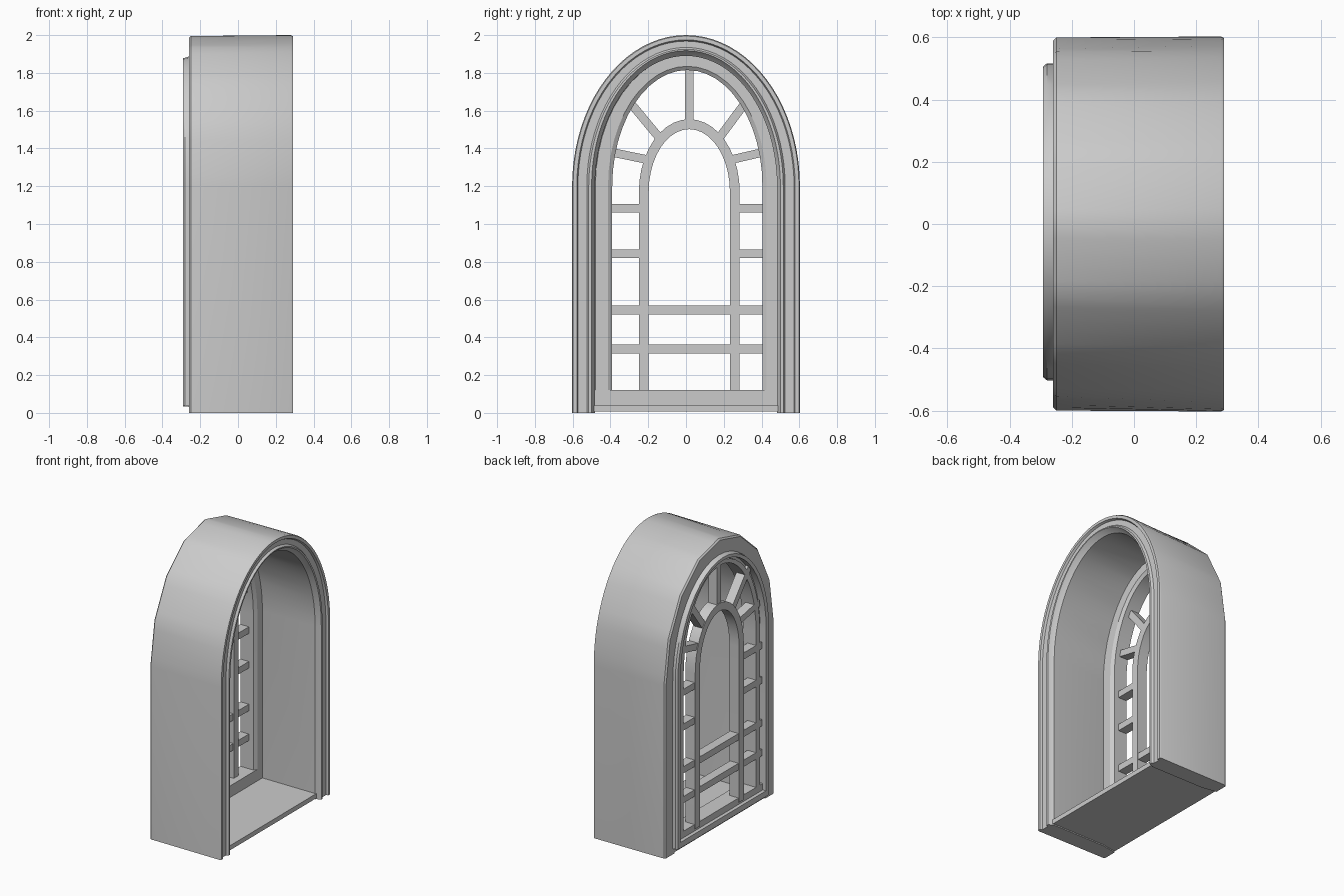
import bpy, bmesh, math
from mathutils import Matrix, Vector

if "Cube" in bpy.data.objects:
    bpy.data.objects.remove(bpy.data.objects["Cube"])


def finish(name, bm, angle=30):
    bmesh.ops.recalc_face_normals(bm, faces=bm.faces)
    mesh = bpy.data.meshes.new(name)
    bm.to_mesh(mesh)
    bm.free()
    ob = bpy.data.objects.new(name, mesh)
    bpy.context.collection.objects.link(ob)
    bpy.ops.object.select_all(action='DESELECT')
    ob.select_set(True)
    bpy.context.view_layer.objects.active = ob
    bpy.ops.object.shade_smooth_by_angle(angle=math.radians(angle))
    return ob


def arch_path(x, half, top, base, spring, cy, n, coarse=None):
    """Leg, half ellipse, leg; coarse pulls points onto a polygon with fewer sides."""
    def on_arc(t):
        a = math.pi * t
        return Vector((x, cy + half * math.cos(a), spring + (top - spring) * math.sin(a)))
    pts = [Vector((x, cy + half, base))]
    for i in range(n + 1):
        t = i / n
        if coarse:
            k = min(int(t * coarse + 1e-6), coarse - 1)
            pts.append(on_arc(k / coarse).lerp(on_arc((k + 1) / coarse), t * coarse - k))
        else:
            pts.append(on_arc(t))
    pts.append(Vector((x, cy - half, base)))
    return pts


def arch(name, section, base, spring, cy=0, n=40, angle=30):
    """Carry a closed section of (x, half width, top[, coarse sides]) around an arch."""
    bm = bmesh.new()
    rows = []
    for x, half, top, *c in section:
        path = arch_path(x, half, top, base, spring, cy, n, c[0] if c else None)
        rows.append([bm.verts.new(p) for p in path])
    m = len(rows)
    for j in range(m):
        a, b = rows[j], rows[(j + 1) % m]
        for i in range(len(a) - 1):
            bm.faces.new((a[i], a[i + 1], b[i + 1], b[i]))
    for end in (0, -1):
        bm.faces.new([r[end] for r in rows])
    return finish(name, bm, angle)


def box(name, x0, x1, y0, y1, z0, z1):
    bm = bmesh.new()
    m = Matrix.Translation(((x0 + x1) / 2, (y0 + y1) / 2, (z0 + z1) / 2))
    bmesh.ops.create_cube(bm, size=1, matrix=m @ Matrix.Diagonal((x1 - x0, y1 - y0, z1 - z0, 1)))
    return finish(name, bm)


def spoke(name, a, b, width=0.045, x0=-0.265, x1=-0.2):
    a, b = Vector((0, *a)), Vector((0, *b))
    d = b - a
    bm = bmesh.new()
    m = (Matrix.Translation((a + b) / 2 + Vector(((x0 + x1) / 2, 0, 0)))
         @ Matrix.Rotation(math.atan2(d.z, d.y), 4, 'X')
         @ Matrix.Diagonal((x1 - x0, d.length, width, 1)))
    bmesh.ops.create_cube(bm, size=1, matrix=m)
    return finish(name, bm)


# deep outer casing with moulded front edge
arch("casing", [
    (-0.26, 0.50, 1.885, 8), (-0.26, 0.59, 1.985, 8), (-0.25, 0.60, 1.995, 8),
    (0.28, 0.603, 2.0), (0.29, 0.598, 1.995), (0.29, 0.578, 1.975),
    (0.275, 0.572, 1.968), (0.275, 0.525, 1.935), (0.29, 0.515, 1.925),
    (0.29, 0.50, 1.918), (0.265, 0.49, 1.90), (0.255, 0.482, 1.89),
    (-0.15, 0.482, 1.89)], base=0.0, spring=1.2)

# floor of the recess
box("floor", -0.26, 0.262, -0.56, 0.56, 0.008, 0.04)

# stepped window frame and its sill
arch("window_frame", [
    (-0.15, 0.487, 1.895), (-0.15, 0.42, 1.835), (-0.165, 0.3975, 1.815),
    (-0.265, 0.3975, 1.815), (-0.265, 0.44, 1.84), (-0.245, 0.44, 1.84),
    (-0.245, 0.47, 1.857), (-0.292, 0.47, 1.857), (-0.292, 0.50, 1.878),
    (-0.28, 0.51, 1.88), (-0.25, 0.51, 1.89)], base=0.04, spring=1.2, cy=0.007, n=24)
box("frame_rail", -0.265, -0.15, -0.49, 0.49, 0.03, 0.12)
box("frame_sill", -0.29, -0.24, -0.49, 0.50, 0.035, 0.075)

# inner arched mullion
arch("inner_arch", [
    (-0.27, 0.267, 1.555), (-0.195, 0.267, 1.555),
    (-0.195, 0.215, 1.502), (-0.27, 0.215, 1.502)],
    base=0.09, spring=1.17, cy=0.0175, n=20)

# cross bars: two full width, two split by the inner arch
for i, z in enumerate((0.338, 0.545)):
    box(f"full_bar_{i}", -0.265, -0.2, -0.455, 0.465, z - 0.023, z + 0.023)
for i, z in enumerate((0.842, 1.083)):
    box(f"left_bar_{i}", -0.265, -0.2, -0.455, -0.23, z - 0.023, z + 0.023)
    box(f"right_bar_{i}", -0.265, -0.2, 0.265, 0.465, z - 0.023, z + 0.023)

# radiating bars of the arch head
spokes = [((0.018, 1.53), (0.018, 1.84)),
          ((-0.14, 1.455), (-0.335, 1.69)), ((0.175, 1.455), (0.35, 1.69)),
          ((-0.21, 1.342), (-0.43, 1.387)), ((0.245, 1.342), (0.44, 1.387))]
for i, (a, b) in enumerate(spokes):
    spoke(f"spoke_{i}", a, b)
